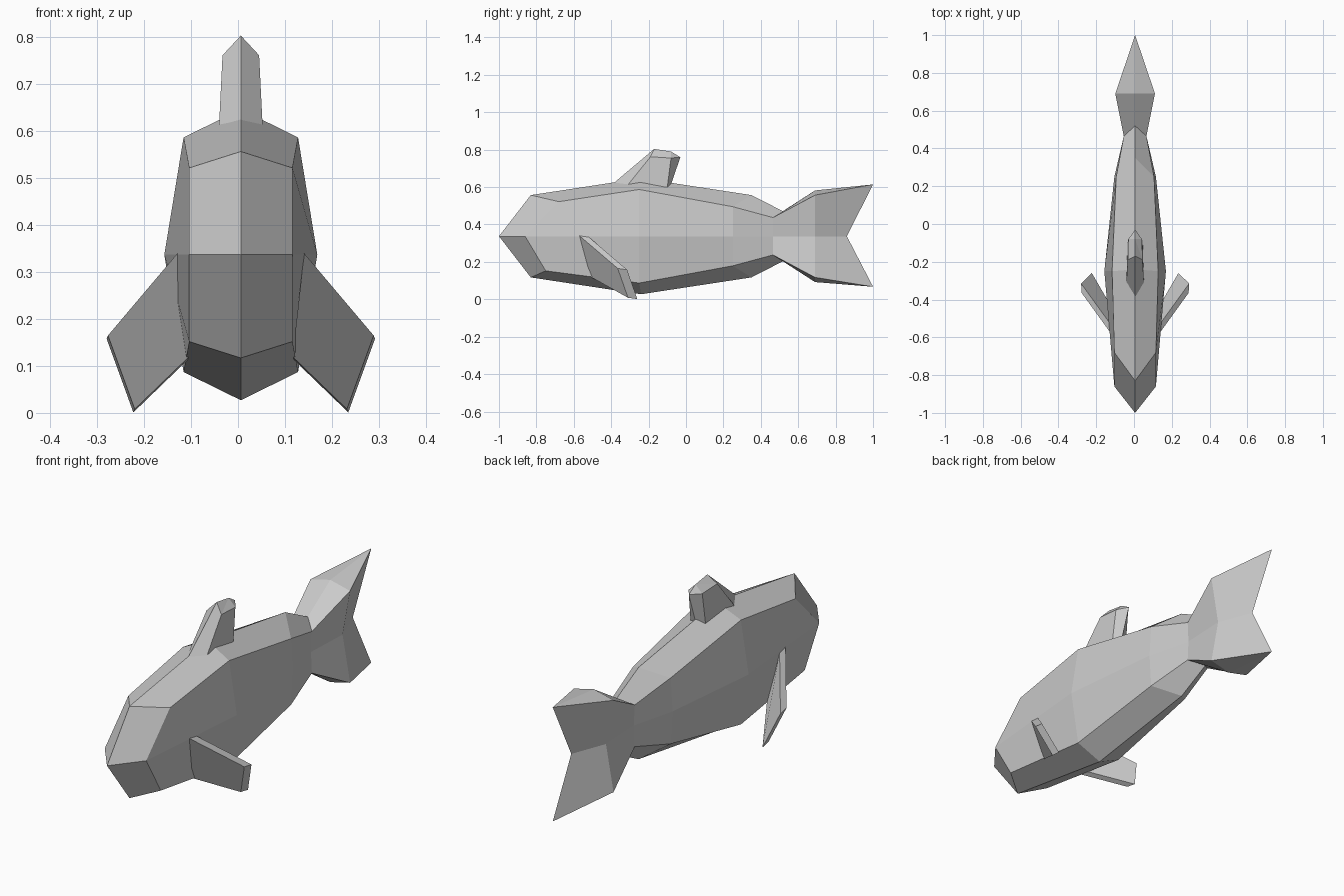
import bpy
import bmesh

default_cube = bpy.data.objects.get("Cube")
if default_cube:
    bpy.data.objects.remove(default_cube, do_unlink=True)

MID_Z = 0.337      # height of the body's centre line
CENTRE_X = 0.006   # small sideways offset of the body

grey = bpy.data.materials.new("plain grey")
grey.use_nodes = True
colour = (0.6, 0.6, 0.6, 1.0)
grey.diffuse_color = colour
grey.node_tree.nodes["Principled BSDF"].inputs["Base Color"].default_value = colour


def finish(bm, name):
    """Turn a bmesh into a flat-shaded grey object."""
    bmesh.ops.recalc_face_normals(bm, faces=bm.faces)
    mesh = bpy.data.meshes.new(name)
    bm.to_mesh(mesh)
    bm.free()
    mesh.materials.append(grey)
    obj = bpy.data.objects.new(name, mesh)
    bpy.context.scene.collection.objects.link(obj)
    return obj


def bridge(bm, a, b):
    """Join two closed rings with quads."""
    n = len(a)
    for i in range(n):
        j = (i + 1) % n
        bm.faces.new((a[i], a[j], b[j], b[i]))


def vert(bm, x, y, z):
    return bm.verts.new((x + CENTRE_X, y, z))


def body_ring(bm, ridge, shoulder, side, low_y):
    """Eight-sided ring: ridge (y, dz), shoulder (x, y, dz), side (x, y)."""
    ry, rz = ridge
    sx, sy, sz = shoulder
    right = [(sx, sy, sz), (side[0], side[1], 0), (sx, low_y, -sz)]
    points = [(0, ry, rz)] + right + [(0, ry, -rz)]
    points += [(-x, y, z) for x, y, z in reversed(right)]
    return [vert(bm, x, y, MID_Z + z) for x, y, z in points]


# Body and forked tail, one continuous skin
bm = bmesh.new()
rings = [
    body_ring(bm, (-0.83, 0.22), (0.11, -0.68, 0.185), (0.11, -0.86), -0.75),
    body_ring(bm, (-0.24, 0.31), (0.122, -0.25, 0.25), (0.163, -0.25), -0.25),
    body_ring(bm, (0.35, 0.22), (0.1, 0.25, 0.158), (0.11, 0.25), 0.25),
    body_ring(bm, (0.52, 0.133), (0.06, 0.465, 0.1), (0.055, 0.465), 0.465),
    body_ring(bm, (0.69, 0.245), (0.105, 0.69, 0.22), (0.065, 0.69), 0.69),
]
for first, second in zip(rings, rings[1:]):
    bridge(bm, first, second)

# Wedge-shaped nose
nose = vert(bm, 0, -1, MID_Z)
head = rings[0]
for i in range(0, 8, 2):
    bm.faces.new((nose, head[i], head[i + 1], head[(i + 2) % 8]))

# Tail points and notch
notch = vert(bm, 0, 0.86, MID_Z)
upper = vert(bm, 0, 1, MID_Z + 0.277)
lower = vert(bm, 0, 1, MID_Z - 0.27)
tail = rings[-1]
for tip, ridge in ((upper, 0), (lower, 4)):
    for step in (-1, 1):
        shoulder = tail[(ridge + step) % 8]
        side = tail[(ridge + 2 * step) % 8]
        bm.faces.new((tail[ridge], shoulder, tip))
        bm.faces.new((shoulder, side, notch, tip))
finish(bm, "body_and_tail")


# Dorsal fin: six-sided column leaning back, with a ridged cap
def fin_ring(bm, front, fore, aft, rear):
    sides = [(fore[0], fore[1], fore[2]), (aft[0], aft[1], aft[2])]
    points = [(0, *front)] + sides + [(0, *rear)]
    points += [(-x, y, z) for x, y, z in reversed(sides)]
    return [vert(bm, *p) for p in points]


bm = bmesh.new()
base = fin_ring(bm, (-0.4, 0.61), (0.047, -0.32, 0.6), (0.04, -0.1, 0.6), (-0.085, 0.6))
top = fin_ring(bm, (-0.17, 0.804), (0.039, -0.19, 0.762), (0.036, -0.08, 0.755), (-0.03, 0.76))
bridge(bm, base, top)
bm.faces.new(base)
crown = vert(bm, 0, -0.08, 0.79)
for a, b in ((0, 1), (1, 2), (2, 3), (3, 4), (4, 5), (5, 0)):
    bm.faces.new((top[a], top[b], crown))
finish(bm, "dorsal_fin")

# Pectoral fins: swept slabs, mirrored
FRONT_FACE = [(0.135, -0.57, 0.34), (0.283, -0.365, 0.165),
              (0.226, -0.31, 0.008), (0.11, -0.51, 0.12)]
for name, sign in (("left_pectoral_fin", 1), ("right_pectoral_fin", -1)):
    bm = bmesh.new()
    front = [vert(bm, sign * x, y, z) for x, y, z in FRONT_FACE]
    back = [vert(bm, sign * (x + 0.003), y + 0.05, z - 0.007) for x, y, z in FRONT_FACE]
    bridge(bm, front, back)
    bm.faces.new(front)
    bm.faces.new(back)
    finish(bm, name)
